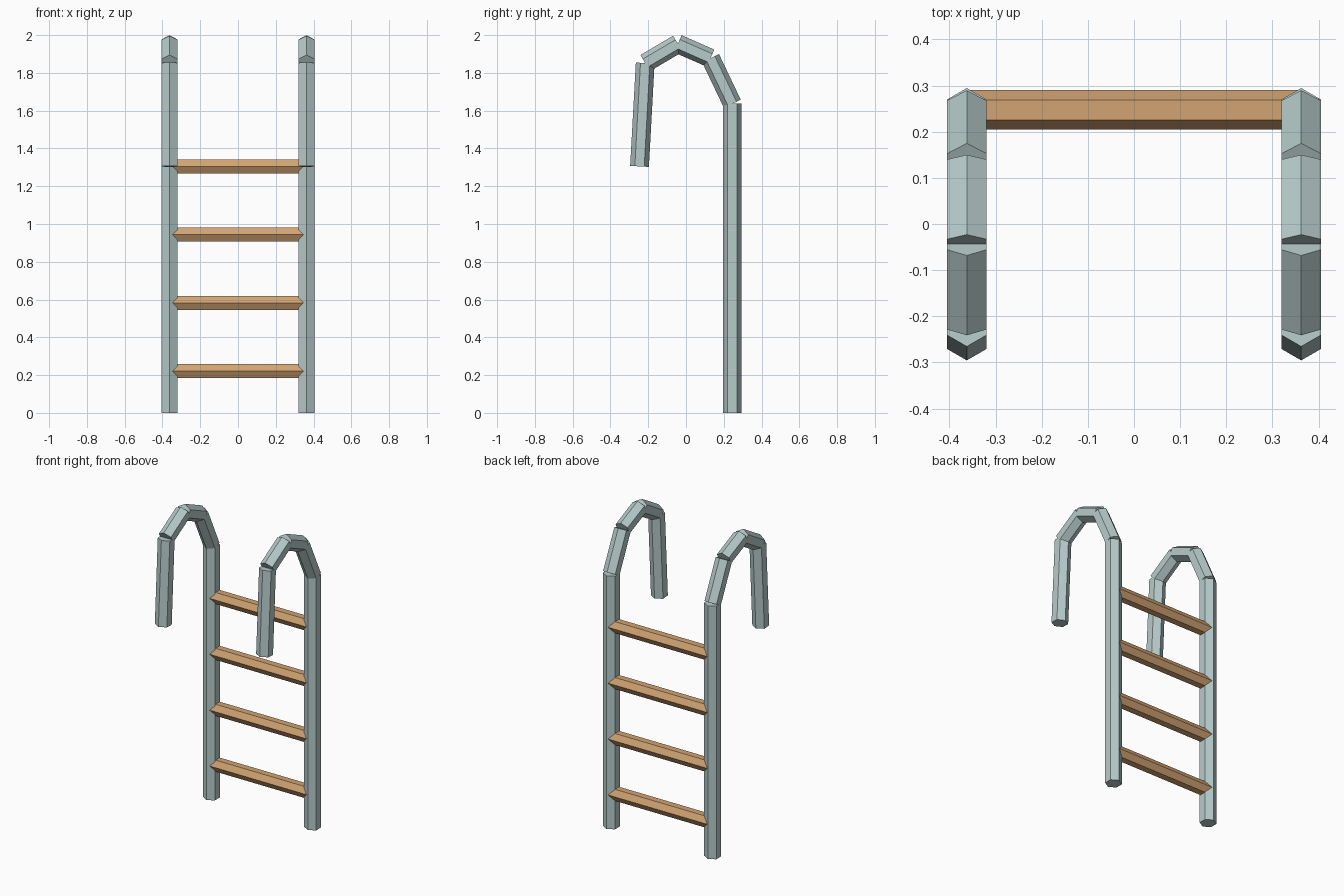
import bpy
import math
from mathutils import Vector

cube = bpy.data.objects.get("Cube")
if cube:
    bpy.data.objects.remove(cube, do_unlink=True)


def material(name, rgb):
    mat = bpy.data.materials.new(name)
    mat.use_nodes = True
    colour = (*rgb, 1.0)
    mat.diffuse_color = colour
    mat.node_tree.nodes["Principled BSDF"].inputs["Base Color"].default_value = colour
    return mat


steel = material("pale steel", (0.47, 0.60, 0.59))
wood = material("tan wood", (0.64, 0.37, 0.17))


def hex_bar(name, start, end, radius, mat):
    """Six-sided bar between two points, with two corners in the YZ plane."""
    start, end = Vector(start), Vector(end)
    axis = (end - start).normalized()
    bpy.ops.mesh.primitive_cylinder_add(vertices=6, radius=radius, depth=(end - start).length)
    bar = bpy.context.object
    bar.name = name
    bar.data.materials.append(mat)
    # Local Y carries a hexagon corner
    side = Vector((0, 1, 0)) if abs(axis.x) > 0.9 else axis.cross(Vector((1, 0, 0)))
    across = side.cross(axis)
    rot = bar.matrix_world.to_3x3()
    for col, vec in enumerate((across, side, axis)):
        for row in range(3):
            rot[row][col] = vec[row]
    bar.data.transform(rot.to_4x4())
    bar.location = (start + end) / 2
    return bar


# Hooked side rails: post, three arch pieces and the hanging grip (y, z)
RAIL_X = 0.3625
rail_path = [(0.245, 0), (0.245, 1.637), (0.13, 1.878),
             (-0.043, 1.954), (-0.216, 1.852), (-0.246, 1.305)]
pieces = ["post", "arch_back", "arch_top_back", "arch_top_front", "grip"]
for side, x in (("left", RAIL_X), ("right", -RAIL_X)):
    for piece, a, b in zip(pieces, rail_path, rail_path[1:]):
        hex_bar(f"{side}_{piece}", (x, *a), (x, *b), 0.0497, steel)

# Wooden rungs
for i in range(4):
    z = 0.221 + i * 0.3615
    hex_bar(f"rung_{i + 1}", (-RAIL_X, 0.2475, z), (RAIL_X, 0.2475, z), 0.043, wood)
